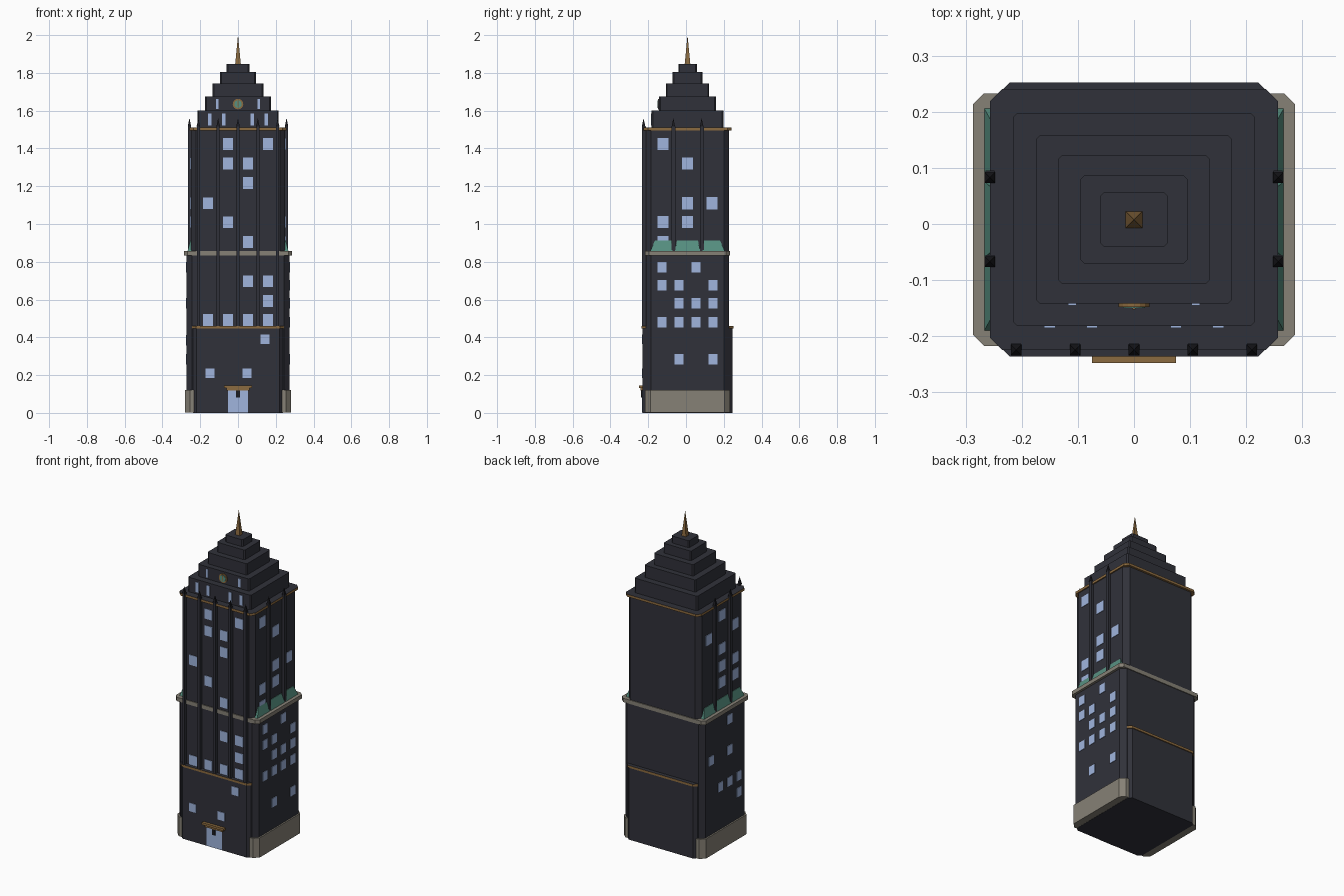
import bpy, bmesh, math
from mathutils import Matrix

if "Cube" in bpy.data.objects:
    bpy.data.objects.remove(bpy.data.objects["Cube"])

YC = 0.008  # depth centre of the tower


def material(name, rgb):
    m = bpy.data.materials.new(name)
    m.diffuse_color = (*rgb, 1)
    m.use_nodes = True
    m.node_tree.nodes["Principled BSDF"].inputs["Base Color"].default_value = m.diffuse_color
    return m


DARK = material("dark_masonry", (0.030, 0.031, 0.042))
BLACK = material("black_iron", (0.010, 0.010, 0.013))
GLASS = material("pale_blue_glass", (0.35, 0.46, 0.73))
STONE = material("grey_stone", (0.24, 0.22, 0.18))
GOLD = material("bronze", (0.26, 0.145, 0.050))
COPPER = material("green_copper", (0.095, 0.28, 0.22))


def finish(bm, name, *mats):
    bmesh.ops.recalc_face_normals(bm, faces=bm.faces)
    mesh = bpy.data.meshes.new(name)
    bm.to_mesh(mesh)
    bm.free()
    for m in mats:
        mesh.materials.append(m)
    ob = bpy.data.objects.new(name, mesh)
    bpy.context.collection.objects.link(ob)
    return ob


def octagon(name, hx, hy, z0, z1, c, mat, cap=None):
    """Prism with chamfered corners; cap colours its upward face."""
    bm = bmesh.new()
    pts = [(hx - c, -hy), (hx, c - hy), (hx, hy - c), (hx - c, hy),
           (c - hx, hy), (-hx, hy - c), (-hx, c - hy), (c - hx, -hy)]
    base = bm.faces.new([bm.verts.new((x, y + YC, z0)) for x, y in pts])
    up = bmesh.ops.extrude_face_region(bm, geom=[base])["geom"]
    bmesh.ops.translate(bm, vec=(0, 0, z1 - z0),
                        verts=[v for v in up if isinstance(v, bmesh.types.BMVert)])
    if base.is_valid is False or len(bm.faces) < 10:
        bm.faces.new([v for v in bm.verts if abs(v.co.z - z0) < 1e-6])
    bmesh.ops.recalc_face_normals(bm, faces=bm.faces)
    if cap:
        for f in bm.faces:
            f.material_index = 1 if f.normal.z > 0.5 else 0
    return finish(bm, name, *([mat, cap] if cap else [mat]))


def add_box(bm, x0, x1, y0, y1, z0, z1):
    mat = Matrix.Translation(((x0 + x1) / 2, (y0 + y1) / 2, (z0 + z1) / 2))
    mat = mat @ Matrix.Diagonal((x1 - x0, y1 - y0, z1 - z0, 1))
    return bmesh.ops.create_cube(bm, size=1, matrix=mat)["verts"]


def box(name, mat, *dims):
    bm = bmesh.new()
    add_box(bm, *dims)
    return finish(bm, name, mat)


def add_pyramid(bm, x, y, z0, z1, half):
    bmesh.ops.create_cone(bm, cap_ends=True, segments=4, radius1=half * math.sqrt(2),
                          radius2=0, depth=z1 - z0,
                          matrix=Matrix.Translation((x, y, (z0 + z1) / 2))
                          @ Matrix.Rotation(math.pi / 4, 4, "Z"))


# main masses
octagon("street_block", 0.237, 0.238, 0, 0.45, 0.018, DARK)
octagon("lower_tower", 0.272, 0.220, 0.002, 0.835, 0.028, DARK)
octagon("upper_tower", 0.250, 0.220, 0.835, 1.495, 0.028, DARK)

# stone base and ledge, bronze bands
octagon("stone_base", 0.281, 0.225, 0.001, 0.122, 0.028, STONE)
octagon("stone_ledge", 0.287, 0.225, 0.832, 0.856, 0.02, STONE)
octagon("lower_bronze_band", 0.243, 0.244, 0.447, 0.461, 0.021, GOLD, DARK)
octagon("upper_bronze_band", 0.257, 0.2325, 1.495, 1.510, 0.022, GOLD, DARK)

# stepped crown with softened vertical corners
tiers = [(0.215, 0.190, 1.50, 1.600), (0.175, 0.150, 1.59, 1.675),
         (0.135, 0.115, 1.67, 1.745), (0.095, 0.079, 1.74, 1.805),
         (0.060, 0.049, 1.80, 1.848)]
for i, (hx, hy, z0, z1) in enumerate(tiers):
    octagon(f"crown_tier_{i + 1}", hx, hy, z0, z1, 0.007, DARK)

# spire
bm = bmesh.new()
add_pyramid(bm, 0, YC, 1.845, 2.0, 0.015)
finish(bm, "spire", GOLD)

# pilasters with iron pinnacles
shafts, tips = bmesh.new(), bmesh.new()
spots = [(x, -0.2245, 0.455) for x in (-0.21, -0.105, 0, 0.105, 0.21)]
spots += [(s * 0.257, YC + y, 0.85) for s in (-1, 1) for y in (-0.075, 0.075)]
for x, y, z in spots:
    add_box(shafts, x - 0.008, x + 0.008, y - 0.0085, y + 0.012, z, 1.515)
    add_pyramid(tips, x, y, 1.515, 1.56, 0.0095)
for s in (-1, 1):   # tie the side shafts back to the wall
    for y in (-0.075, 0.075):
        add_box(shafts, s * 0.252 - 0.008, s * 0.252 + 0.008,
                YC + y - 0.008, YC + y + 0.008, 0.85, 1.5)
finish(shafts, "pilasters", DARK)
finish(tips, "pinnacles", BLACK)

# sloped copper roofs above the side ledges
bm = bmesh.new()
for s in (-1, 1):
    for y0, y1, in0, in1 in ((-0.198, -0.080, 0.025, 0.006),
                             (-0.068, 0.068, 0.012, 0.012),
                             (0.080, 0.198, 0.006, 0.025)):
        lo = [(0.24, y0), (0.267, y0), (0.267, y1), (0.24, y1)]
        hi = [(0.24, y0 + in0), (0.253, y0 + in0), (0.253, y1 - in1), (0.24, y1 - in1)]
        a = [bm.verts.new((s * x, y + YC, 0.855)) for x, y in lo]
        b = [bm.verts.new((s * x, y + YC, 0.912)) for x, y in hi]
        bm.faces.new(a)
        bm.faces.new(b)
        for i in range(4):
            j = (i + 1) % 4
            bm.faces.new((a[i], a[j], b[j], b[i]))
finish(bm, "copper_roofs", COPPER)


# windows: thin plates centred on the wall surface
def front_windows(name, wall_y, rows, w, h):
    bm = bmesh.new()
    for z, xs in rows.items():
        for x in xs:
            add_box(bm, x - w / 2, x + w / 2, wall_y - 0.003, wall_y + 0.003,
                    z - h / 2, z + h / 2)
    finish(bm, name, GLASS)


def side_windows(name, wall_x, rows, w, h):
    bm = bmesh.new()
    for z, ys in rows.items():
        for y in ys:
            add_box(bm, wall_x - 0.003, wall_x + 0.003, YC + y - w / 2, YC + y + w / 2,
                    z - h / 2, z + h / 2)
    finish(bm, name, GLASS)


A, B = 0.053, 0.158
front_windows("street_windows", YC - 0.238, {0.21: (-0.148, 0.048), 0.39: (0.143,)}, 0.048, 0.052)
front_windows("front_windows", YC - 0.220,
              {0.492: (-B, -A, A, B), 0.592: (B,), 0.697: (A, B), 0.905: (A,),
               1.01: (-A,), 1.11: (-B,), 1.217: (A,), 1.32: (-A, A), 1.423: (-A, B)},
              0.053, 0.062)
front_windows("crown_windows_low", YC - 0.190, {1.553: (-0.15, -0.075, 0.075, 0.15)}, 0.02, 0.062)
front_windows("crown_windows_high", YC - 0.150, {1.635: (-0.11, 0.11)}, 0.015, 0.052)

P, Q, R = 0.045, 0.135, 0.13
side_windows("right_lower_windows", 0.272,
             {0.285: (-P, Q), 0.48: (-Q, -P, P, Q), 0.58: (-P, P, Q),
              0.675: (-Q, -P, Q), 0.77: (-Q, P)}, 0.048, 0.056)
side_windows("right_upper_windows", 0.250,
             {0.905: (-R,), 1.01: (-R, 0), 1.11: (0, R), 1.32: (0,), 1.423: (-R,)},
             0.06, 0.064)
side_windows("left_lower_windows", -0.272,
             {0.285: (-Q,), 0.385: (-Q, -P, P), 0.58: (-P, Q), 0.77: (-P,)}, 0.048, 0.056)
side_windows("left_upper_windows", -0.250,
             {1.01: (-R, 0), 1.11: (-R, 0), 1.217: (0,), 1.32: (-R, R), 1.423: (0,)},
             0.06, 0.064)

# entrance: glass doors, hanging lamp and bronze canopy
FY = YC - 0.238
box("door_glass", GLASS, -0.053, 0.053, FY - 0.004, FY + 0.004, 0.002, 0.124)
box("door_lamp", BLACK, -0.010, 0.010, FY - 0.009, FY, 0.082, 0.122)
box("canopy_soffit", GOLD, -0.062, 0.062, FY - 0.011, FY + 0.004, 0.119, 0.132)
box("canopy", GOLD, -0.075, 0.075, FY - 0.018, FY + 0.004, 0.131, 0.145)

# round clock on the crown
for name, r, depth, mat in (("clock_rim", 0.028, 0.012, GOLD), ("clock_face", 0.020, 0.016, COPPER)):
    bm = bmesh.new()
    bmesh.ops.create_cone(bm, cap_ends=True, segments=16, radius1=r, radius2=r, depth=depth,
                          matrix=Matrix.Translation((0, YC - 0.150, 1.635))
                          @ Matrix.Rotation(math.pi / 2, 4, "X"))
    finish(bm, name, mat)
box("clock_hand", GOLD, -0.003, 0.003, YC - 0.160, YC - 0.150, 1.622, 1.652)
